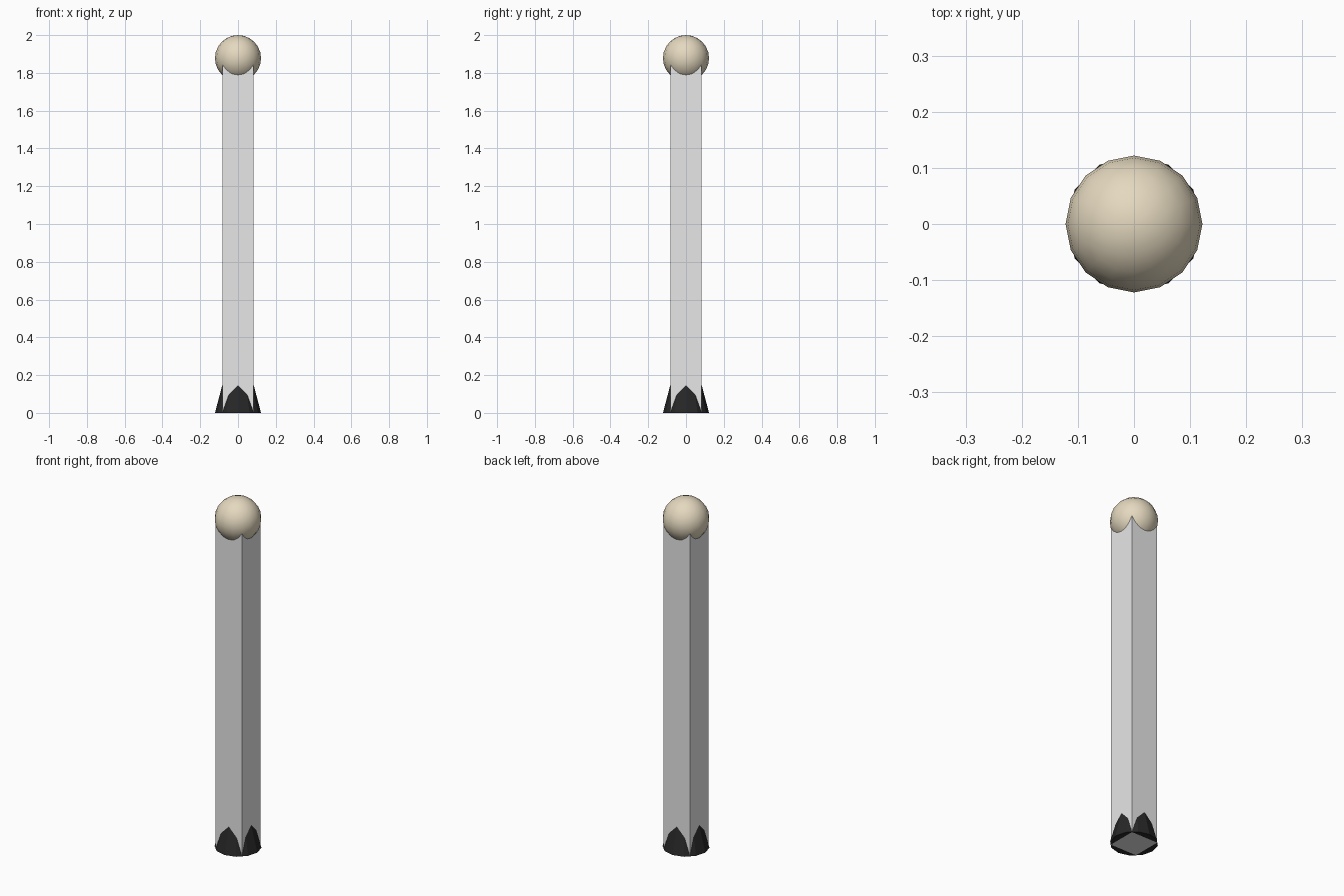
import bpy
import math

if "Cube" in bpy.data.objects:
    bpy.data.objects.remove(bpy.data.objects["Cube"])


def material(name, color):
    m = bpy.data.materials.new(name)
    m.diffuse_color = (*color, 1)
    m.use_nodes = True
    m.node_tree.nodes["Principled BSDF"].inputs["Base Color"].default_value = m.diffuse_color
    return m


def finish(name, mat):
    ob = bpy.context.object
    ob.name = name
    ob.data.materials.append(mat)
    return ob


grey = material("light grey", (0.8, 0.8, 0.8))
black = material("near black", (0.02, 0.02, 0.02))
cream = material("cream", (0.78, 0.69, 0.52))

# square post, its top end hidden inside the ball
H = 1.88
bpy.ops.mesh.primitive_cube_add(size=1, location=(0, 0, H / 2))
bpy.context.object.scale = (0.166, 0.166, H)
finish("post", grey)

# twelve-sided tapered foot, pierced by the post corners
bpy.ops.mesh.primitive_cone_add(vertices=12, radius1=0.122, radius2=0.081,
                                depth=0.155, location=(0, 0, 0.0775))
finish("foot", black)

# round cap
bpy.ops.mesh.primitive_uv_sphere_add(segments=16, ring_count=12, radius=0.122,
                                     location=(0, 0, 1.878))
finish("ball_cap", cream)
bpy.ops.object.shade_smooth_by_angle(angle=math.radians(40))
